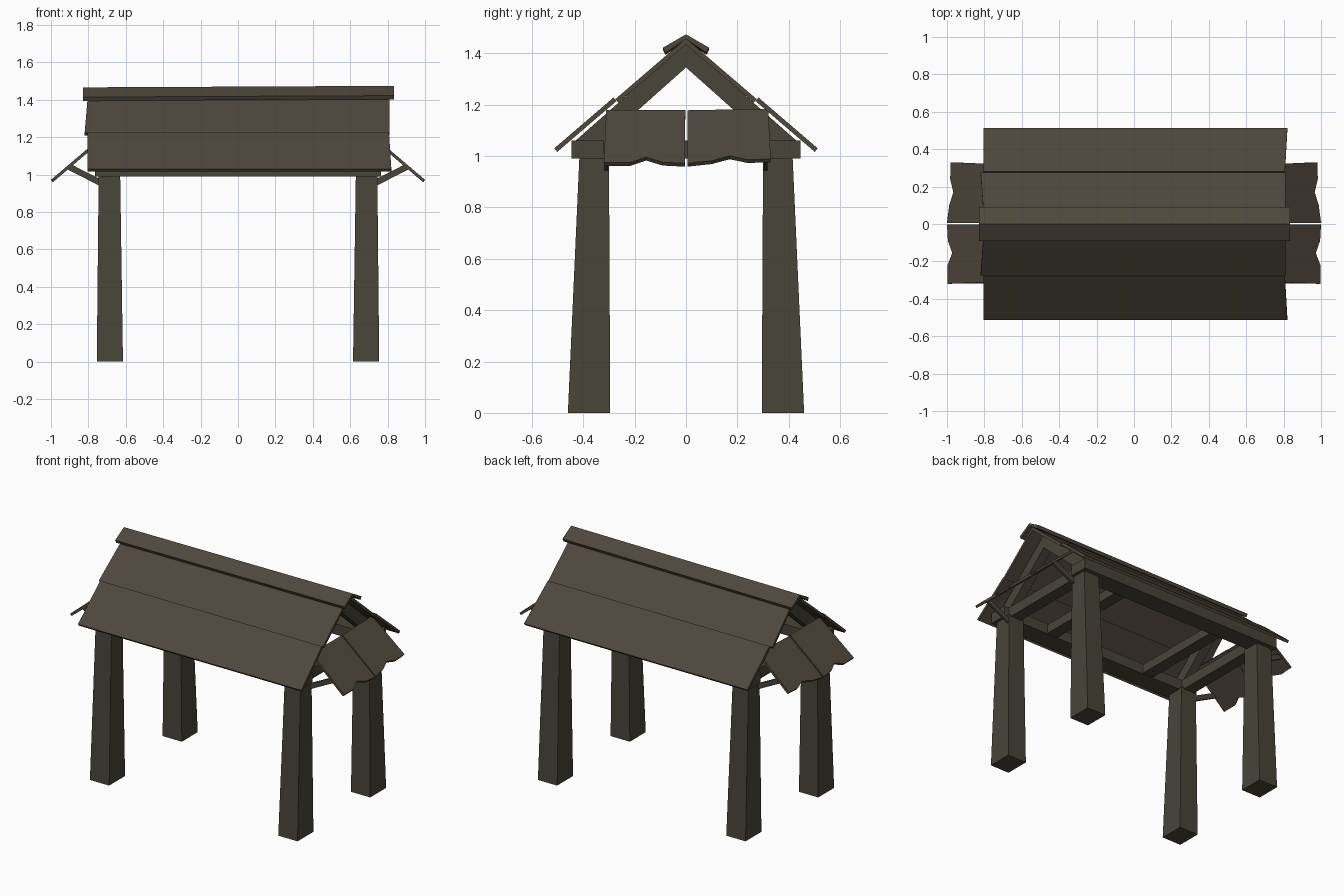
import bpy, bmesh
from mathutils import Vector

if "Cube" in bpy.data.objects:
    bpy.data.objects.remove(bpy.data.objects["Cube"])


def material(name, rgb):
    m = bpy.data.materials.new(name)
    m.diffuse_color = (*rgb, 1)
    m.use_nodes = True
    m.node_tree.nodes["Principled BSDF"].inputs["Base Color"].default_value = m.diffuse_color
    return m


TIMBER = material("dark_timber", (0.065, 0.058, 0.040))
BOARD = material("brown_board", (0.078, 0.063, 0.044))


def prism(name, loop_a, loop_b, mat):
    """Closed solid between two matching outlines."""
    bm = bmesh.new()
    a = [bm.verts.new(p) for p in loop_a]
    b = [bm.verts.new(p) for p in loop_b]
    n = len(a)
    bm.faces.new(a)
    bm.faces.new(b[::-1])
    for i in range(n):
        bm.faces.new((a[i], b[i], b[(i + 1) % n], a[(i + 1) % n]))
    bmesh.ops.recalc_face_normals(bm, faces=bm.faces)
    me = bpy.data.meshes.new(name)
    bm.to_mesh(me)
    bm.free()
    me.materials.append(mat)
    ob = bpy.data.objects.new(name, me)
    bpy.context.collection.objects.link(ob)
    return ob


def rect(x0, x1, y0, y1, z):
    return [(x0, y0, z), (x1, y0, z), (x1, y1, z), (x0, y1, z)]


def box(name, x0, x1, y0, y1, z0, z1, mat):
    return prism(name, rect(x0, x1, y0, y1, z0), rect(x0, x1, y0, y1, z1), mat)


def along_x(name, profile, x0, x1, mat):
    return prism(name, [(x0, y, z) for y, z in profile],
                 [(x1, y, z) for y, z in profile], mat)


def mirror(ob, x=False, y=False):
    m = ob.modifiers.new("mirror", 'MIRROR')
    m.use_axis = (x, y, False)
    m.use_mirror_merge = False
    return ob


# Tapered posts
mirror(prism("corner_posts", rect(0.615, 0.755, 0.295, 0.46, 0),
             rect(0.63, 0.745, 0.30, 0.415, 1.0), TIMBER), True, True)

# Long beams and cross ties
mirror(box("long_beams", -0.765, 0.765, 0.32, 0.445, 0.99, 1.06, TIMBER), y=True)
mirror(box("end_ties", 0.65, 0.73, -0.32, 0.32, 0.99, 1.06, TIMBER), x=True)
mirror(box("middle_ties", 0.34, 0.42, -0.32, 0.32, 0.995, 1.055, TIMBER), x=True)

# Gable rafters
mirror(along_x("rafters", [(0, 1.44), (0.43, 1.06), (0.32, 1.06), (0, 1.345),
                           (-0.32, 1.06), (-0.43, 1.06)], 0.66, 0.72, TIMBER), x=True)


def roof_board(name, top, low, xs_top, xs_low, t):
    """Sloping board with slightly crooked ends, mirrored to the other side."""
    d = Vector((low[0] - top[0], low[1] - top[1])).normalized()
    off = Vector((0, d.y, -d.x)) * t
    outer = [Vector((xs_top[0], *top)), Vector((xs_top[1], *top)),
             Vector((xs_low[1], *low)), Vector((xs_low[0], *low))]
    return mirror(prism(name, outer, [p + off for p in outer], BOARD), y=True)


# Roof boards and ridge cap
roof_board("upper_roof", (0.0, 1.458), (0.275, 1.222), (-0.80, 0.81), (-0.82, 0.81), 0.018)
roof_board("lower_roof", (0.282, 1.228), (0.513, 1.030), (-0.805, 0.807), (-0.805, 0.82), 0.018)
cap = along_x("ridge_cap", [(0, 1.47), (0.09, 1.418), (0.08, 1.398), (0, 1.452),
                            (-0.08, 1.398), (-0.09, 1.418)], -0.83, 0.835, BOARD)
for v in cap.data.vertices:
    v.co.z += 0.004 * (1 if v.co.x > 0 else -1)

# End awnings: two boards with a ragged lower edge; (y, reach in x) per board
SLOPE = -0.85


def awning(name, edge, top_x):
    (y0, _), (y1, _) = edge[0], edge[-1]
    pts = [(x, y) for y, x in edge] + [(top_x[1], y1 * 0.97), (top_x[0], y0 * 0.97)]
    top = [(x, y, 1.18 + SLOPE * (x - 0.755)) for x, y in pts]
    low = [(x - 0.01, y, z - 0.013) for x, y, z in top]
    mirror(prism(name, top, low, BOARD), x=True)


awning("awning_front_board", [(-0.32, 0.997), (-0.22, 0.997), (-0.155, 0.972),
                              (-0.09, 0.995), (-0.003, 1.0)], (0.755, 0.755))
awning("awning_back_board", [(0.006, 1.0), (0.10, 0.988), (0.17, 0.966),
                             (0.24, 0.983), (0.33, 0.980)], (0.757, 0.75))

# Awning struts
strut = [(0.73, 0.935), (0.91, 1.026), (0.89, 1.053), (0.73, 0.972)]
mirror(prism("awning_struts", [(x, 0.303, z) for x, z in strut],
             [(x, 0.318, z) for x, z in strut], TIMBER), True, True)
